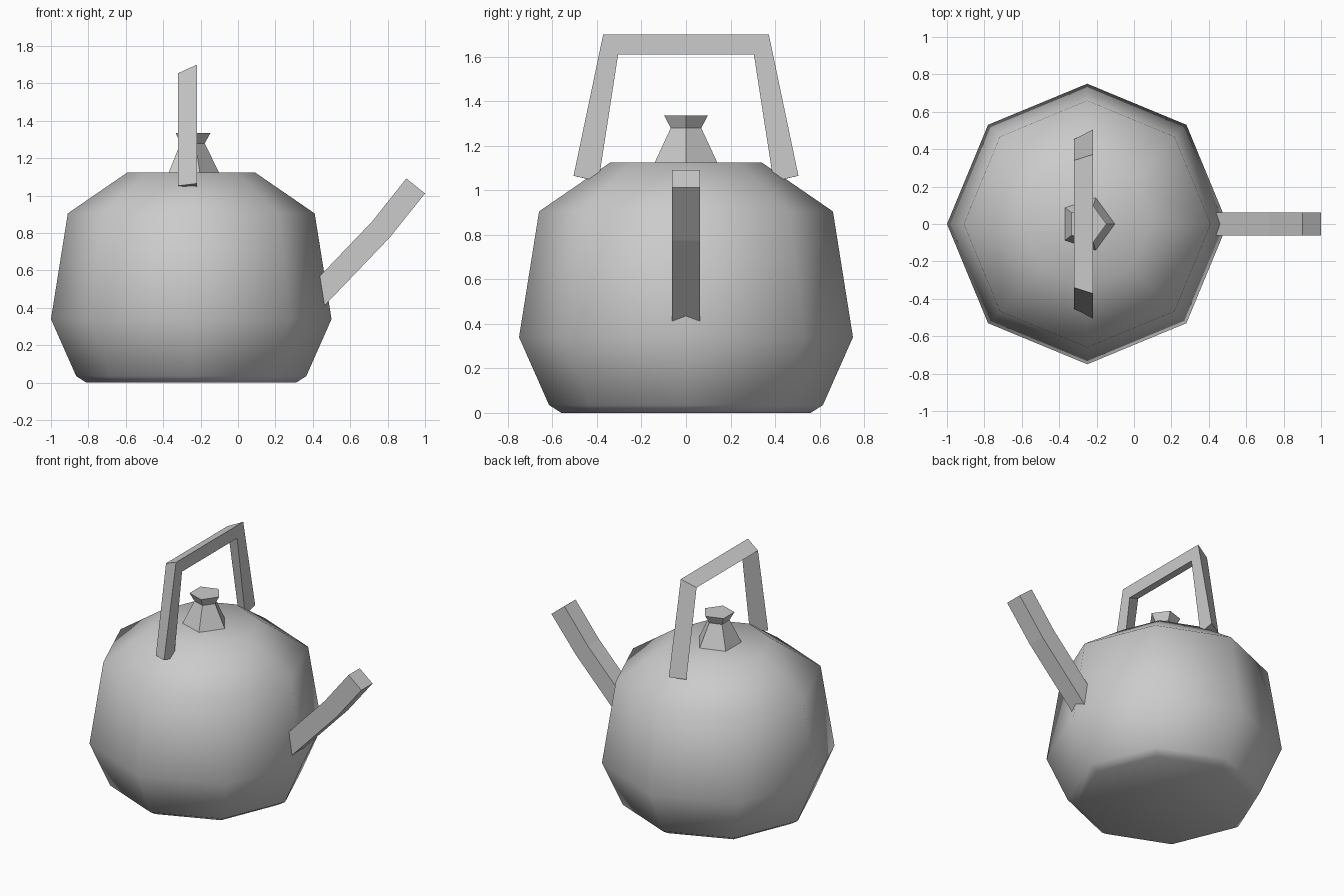
import bpy
import bmesh
from math import cos, sin, tau

default = bpy.data.objects.get("Cube")
if default:
    bpy.data.objects.remove(default, do_unlink=True)

# Single plain grey finish
GREY = (0.6, 0.6, 0.6, 1.0)
grey = bpy.data.materials.new("plain grey")
grey.use_nodes = True
grey.diffuse_color = GREY
grey.node_tree.nodes["Principled BSDF"].inputs["Base Color"].default_value = GREY

CENTRE_X = -0.25


def loft(name, rings, smooth=False):
    """Skin a list of equal-sized vertex rings and cap both ends."""
    bm = bmesh.new()
    loops = [[bm.verts.new(p) for p in ring] for ring in rings]
    count = len(loops[0])
    for low, high in zip(loops, loops[1:]):
        for i in range(count):
            j = (i + 1) % count
            bm.faces.new((low[i], low[j], high[j], high[i]))
    bm.faces.new(loops[0][::-1])
    bm.faces.new(loops[-1])
    bmesh.ops.recalc_face_normals(bm, faces=bm.faces[:])
    for face in bm.faces:
        face.smooth = smooth
    mesh = bpy.data.meshes.new(name)
    bm.to_mesh(mesh)
    bm.free()
    mesh.materials.append(grey)
    obj = bpy.data.objects.new(name, mesh)
    bpy.context.collection.objects.link(obj)
    return obj


def lathe(name, sides, profile, smooth=False):
    """Turn a (radius, height) profile with a corner pointing along +x."""
    rings = [[(CENTRE_X + r * cos(tau * i / sides), r * sin(tau * i / sides), z)
              for i in range(sides)] for r, z in profile]
    return loft(name, rings, smooth)


# Eight-sided pot body, softly shaded
lathe("body", 8, [(0.56, 0), (0.615, 0.035), (0.75, 0.34),
                  (0.66, 0.905), (0.34, 1.125)], smooth=True)

# Five-sided lid knob with a pinched neck
lathe("lid_knob", 5, [(0.15, 1.12), (0.072, 1.28), (0.103, 1.335)])

# Handle: triangular bar arching over the lid; each corner is (x, y, z)
foot = [(-0.22, 0.505, 1.065), (-0.32, 0.453, 1.053), (-0.22, 0.393, 1.04)]
bend = [(-0.22, 0.372, 1.70), (-0.32, 0.34, 1.655), (-0.22, 0.305, 1.61)]


def mirrored(ring):
    return [(x, -y, z) for x, y, z in ring]


loft("handle", [foot, bend, mirrored(bend), mirrored(foot)])

# Spout: square bar with a slight bend, its root buried in the body
HALF = 0.062
spout_path = [((0.36, 0.305), (0.28, 0.405)),
              ((0.81, 0.775), (0.718, 0.863)),
              ((1.0, 1.012), (0.90, 1.092))]
loft("spout", [[(xl, -HALF, zl), (xl, HALF, zl), (xh, HALF, zh), (xh, -HALF, zh)]
               for (xl, zl), (xh, zh) in spout_path])
